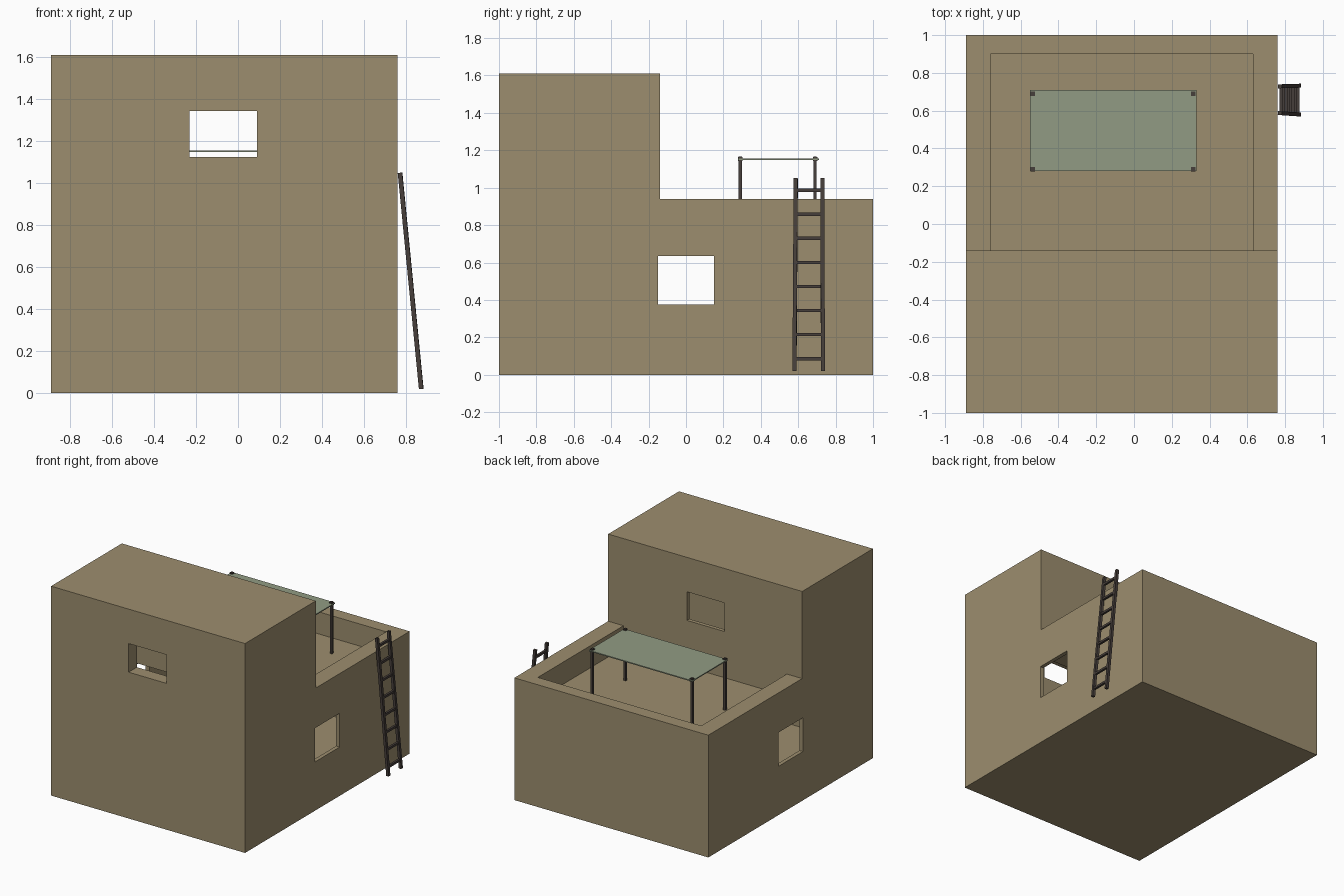
import bpy, bmesh
from mathutils import Vector

if "Cube" in bpy.data.objects:
    bpy.data.objects.remove(bpy.data.objects["Cube"])


def material(name, rgb):
    m = bpy.data.materials.new(name)
    m.diffuse_color = (*rgb, 1)
    m.use_nodes = True
    m.node_tree.nodes["Principled BSDF"].inputs["Base Color"].default_value = m.diffuse_color
    return m


CLAY = material("mud_clay", (0.335, 0.270, 0.156))
WOOD = material("dark_wood", (0.062, 0.049, 0.043))
CLOTH = material("sage_cloth", (0.285, 0.330, 0.230))


def make(name, bm, mat):
    bmesh.ops.recalc_face_normals(bm, faces=bm.faces)
    me = bpy.data.meshes.new(name)
    bm.to_mesh(me)
    bm.free()
    ob = bpy.data.objects.new(name, me)
    bpy.context.scene.collection.objects.link(ob)
    me.materials.append(mat)
    return ob


def box(name, lo, hi, mat):
    bm = bmesh.new()
    bmesh.ops.create_cube(bm, size=1)
    for v in bm.verts:
        v.co = [(lo[i] + hi[i]) / 2 + v.co[i] * (hi[i] - lo[i]) for i in range(3)]
    return make(name, bm, mat)


def profile_x(name, pts, x0, x1, mat):
    """Extrude a (y, z) outline along x."""
    bm = bmesh.new()
    f = bm.faces.new([bm.verts.new((x0, y, z)) for y, z in pts])
    ext = bmesh.ops.extrude_face_region(bm, geom=[f])["geom"]
    bmesh.ops.translate(bm, vec=(x1 - x0, 0, 0),
                        verts=[v for v in ext if isinstance(v, bmesh.types.BMVert)])
    return make(name, bm, mat)


def beam(name, a, b, w, mat):
    """Square bar from a to b."""
    a, b = Vector(a), Vector(b)
    d = b - a
    bm = bmesh.new()
    bmesh.ops.create_cube(bm, size=1)
    bmesh.ops.scale(bm, vec=(w, w, d.length), verts=bm.verts)
    ob = make(name, bm, mat)
    ob.location = (a + b) / 2
    ob.rotation_euler = d.to_track_quat('Z', 'Y').to_euler()
    return ob


# House shell: stepped outline, hollow inside
house = profile_x("house", [(-1, 0), (1, 0), (1, 0.94), (-0.14, 0.94),
                            (-0.14, 1.61), (-1, 1.61)], -0.89, 0.76, CLAY)
cutters = [
    # open room
    profile_x("room_cutter", [(-0.9, 0.13), (0.97, 0.13), (0.97, 0.74), (-0.17, 0.74),
                              (-0.17, 1.56), (-0.9, 1.56)], -0.86, 0.73, CLAY),
    # sunken terrace
    box("terrace_cutter", (-0.76, -0.14, 0.77), (0.63, 0.90, 1.2), CLAY),
    # side windows and tower windows
    box("side_window_cutter", (-1.1, -0.15, 0.375), (1.0, 0.15, 0.635), CLAY),
    box("tower_window_cutter", (-0.23, -1.2, 1.125), (0.09, 0.0, 1.345), CLAY),
]
for c in cutters:
    c.hide_render = True
    m = house.modifiers.new(c.name, 'BOOLEAN')
    m.operation = 'DIFFERENCE'
    m.solver = 'EXACT'
    m.object = c
bpy.context.view_layer.update()
dg = bpy.context.evaluated_depsgraph_get()
carved = bpy.data.meshes.new_from_object(house.evaluated_get(dg))
house.modifiers.clear()
house.data = carved
for c in cutters:
    bpy.data.objects.remove(c)

# Terrace canopy on four posts
box("canopy_cloth", (-0.55, 0.28, 1.149), (0.33, 0.71, 1.157), CLOTH)
for i, x in enumerate((-0.535, 0.313)):
    for j, y in enumerate((0.29, 0.69)):
        beam(f"canopy_post_{i}{j}", (x, y, 0.765), (x, y, 1.168), 0.018, WOOD)
        box(f"post_tie_{i}{j}", (x - .012, y - .012, 1.142), (x + .012, y + .012, 1.164), WOOD)

# Leaning ladder
foot, head = (0.873, 0.02), (0.772, 1.05)
for k, (y0, y1) in enumerate(((0.58, 0.587), (0.732, 0.729))):
    beam(f"ladder_rail_{k}", (foot[0], y0, foot[1]), (head[0], y1, head[1]), 0.021, WOOD)
for k in range(8):
    z = 0.086 + k * 0.1287
    x = foot[0] + (head[0] - foot[0]) * (z - foot[1]) / (head[1] - foot[1])
    beam(f"ladder_rung_{k}", (x, 0.58, z), (x, 0.733, z), 0.017, WOOD)
